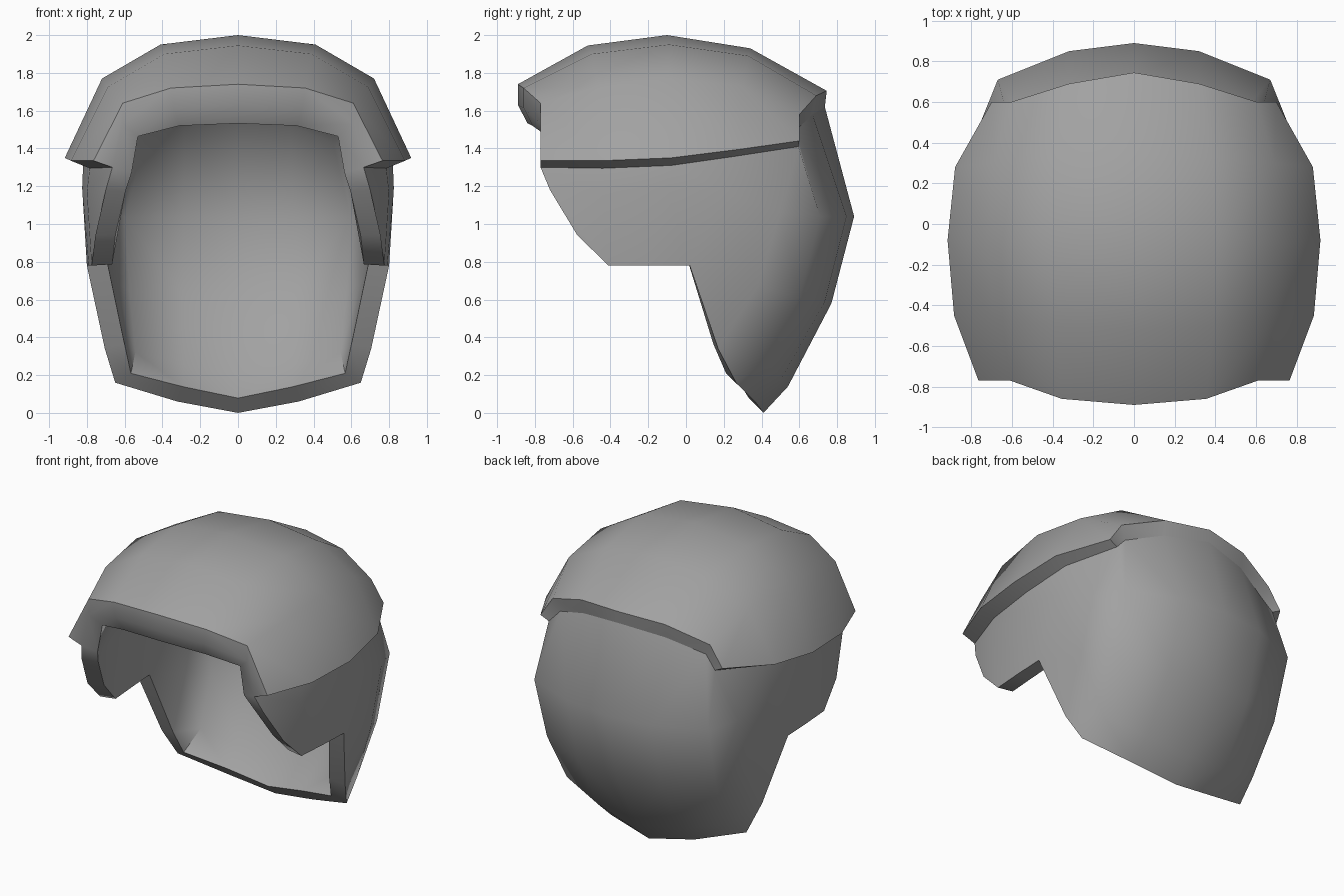
import bpy, bmesh, math
from mathutils import Vector

if "Cube" in bpy.data.objects:
    bpy.data.objects.remove(bpy.data.objects["Cube"])

CENTRE = Vector((0, -0.08, 1.1))

# Cap: right half of the outer surface, rows front to back, columns centre to side
cap_rows = [
    [(0, -.89, 1.74), (.355, -.86, 1.72), (.61, -.77, 1.64), (.765, -.77, 1.335)],
    [(0, -.52, 1.945), (.39, -.5, 1.90), (.69, -.47, 1.725), (.885, -.45, 1.335)],
    [(0, -.1, 2.0), (.41, -.09, 1.95), (.72, -.09, 1.77), (.917, -.08, 1.35)],
    [(0, .34, 1.93), (.38, .33, 1.89), (.69, .30, 1.73), (.88, .28, 1.395)],
    [(0, .745, 1.705), (.32, .69, 1.68), (.605, .60, 1.58), (.70, .60, 1.44)]]
# Order in which the cap border is walked, and the step under the cap along it
border = [(0, 0), (0, 1), (0, 2), (0, 3), (1, 3), (2, 3), (3, 3), (4, 3), (4, 2), (4, 1), (4, 0)]
rim = [(0, -.89, 1.63), (.34, -.86, 1.615), (.61, -.77, 1.53), (.665, -.77, 1.30),
       (.785, -.44, 1.295), (.82, -.08, 1.31), (.79, .27, 1.36), (.64, .595, 1.41),
       (.56, .58, 1.495), (.315, .67, 1.58), (0, .735, 1.62)]
# Lower shell: columns below the rim, from the front edge round to the back centre
columns = [
    [(.70, -.72, 1.18), (.755, -.575, .94)],
    [(.80, -.44, 1.17), (.775, -.41, .78)],
    [(.825, -.1, 1.19), (.79, -.2, .78)],
    [(.82, .2, 1.17), (.80, .02, .78)],
    [(.755, .5, 1.06), (.755, .38, .67), (.705, .17, .34)],
    [(.67, .71, 1.04), (.65, .60, .61), (.615, .43, .27), (.65, .265, .16)],
    [(.32, .85, 1.04), (.32, .735, .59), (.32, .51, .19), (.32, .365, .06)],
    [(0, .89, 1.04), (0, .77, .58), (0, .54, .14), (0, .41, 0)]]


def add_strips(bm, lines):
    """Skin neighbouring point lines; shorter lines end in triangles."""
    for a, b in zip(lines, lines[1:]):
        for k in range(max(len(a), len(b)) - 1):
            ids = [a[min(k, len(a) - 1)], a[min(k + 1, len(a) - 1)],
                   b[min(k + 1, len(b) - 1)], b[min(k, len(b) - 1)]]
            bm.faces.new(list(dict.fromkeys(ids)))


def finish(bm, name, thickness=0):
    """Mirror the half, thicken it inward if asked, and bake the result."""
    bmesh.ops.recalc_face_normals(bm, faces=bm.faces[:])
    if sum(f.normal.dot(f.calc_center_median() - CENTRE) for f in bm.faces) < 0:
        bmesh.ops.reverse_faces(bm, faces=bm.faces[:])
    mesh = bpy.data.meshes.new(name)
    bm.to_mesh(mesh)
    bm.free()
    ob = bpy.data.objects.new(name, mesh)
    bpy.context.collection.objects.link(ob)
    ob.modifiers.new("mirror", 'MIRROR').merge_threshold = 0.0005
    if thickness:
        sol = ob.modifiers.new("thickness", 'SOLIDIFY')
        sol.thickness = thickness
        sol.offset = -1
    bpy.ops.object.select_all(action='DESELECT')
    ob.select_set(True)
    bpy.context.view_layer.objects.active = ob
    bpy.ops.object.convert(target='MESH')
    return bpy.context.view_layer.objects.active


# Cap with the stepped edge beneath it
bm = bmesh.new()
grid = [[bm.verts.new(p) for p in row] for row in cap_rows]
add_strips(bm, grid)
rim_verts = [bm.verts.new(p) for p in rim]
add_strips(bm, [[grid[i][j], r] for (i, j), r in zip(border, rim_verts)])
cap = finish(bm, "helmet_cap")

# Shell: liner dome under the cap plus the cheek and neck guard
bm = bmesh.new()
rim_verts = [bm.verts.new(p) for p in rim]
at_border = dict(zip(border, rim_verts))
dome = []
for i, row in enumerate(cap_rows):
    line = []
    for j, p in enumerate(row):
        v = at_border.get((i, j))
        if v is None:
            p = Vector(p)
            d = (CENTRE - p).normalized() * 0.1
            if j == 0:
                d.x = 0
            v = bm.verts.new(p + d)
        line.append(v)
    dome.append(line)
add_strips(bm, dome)
hidden = [f.calc_center_median() for f in bm.faces]
add_strips(bm, [[r] + [bm.verts.new(p) for p in col]
                for r, col in zip(rim_verts[3:], columns)])
shell = finish(bm, "helmet", 0.11)

# Join into one closed helmet, dropping the dome faces buried under the cap
cap.select_set(True)
bpy.context.view_layer.objects.active = shell
bpy.ops.object.join()
bm = bmesh.new()
bm.from_mesh(shell.data)
buried = []
for f in bm.faces:
    c = f.calc_center_median()
    c.x = abs(c.x)
    if any((c - h).length < 1e-4 for h in hidden):
        buried.append(f)
bmesh.ops.delete(bm, geom=buried, context='FACES')
bmesh.ops.remove_doubles(bm, verts=bm.verts[:], dist=1e-4)
bmesh.ops.recalc_face_normals(bm, faces=bm.faces[:])
bm.to_mesh(shell.data)
bm.free()
bpy.ops.object.shade_smooth_by_angle(angle=math.radians(52))

# Keep the seam between cap step and shell crisp at the sides and back
seam = [Vector(p) for p in rim[3:]]
on_seam = {v.index for v in shell.data.vertices
           if any((Vector((abs(v.co.x), v.co.y, v.co.z)) - p).length < 1e-3 for p in seam)}
for e in shell.data.edges:
    if set(e.vertices) <= on_seam:
        e.use_edge_sharp = True

# Dark grey finish
mat = bpy.data.materials.new("dark_grey")
mat.diffuse_color = (.36, .36, .36, 1)
mat.use_nodes = True
mat.node_tree.nodes["Principled BSDF"].inputs["Base Color"].default_value = mat.diffuse_color
shell.data.materials.clear()
shell.data.materials.append(mat)
